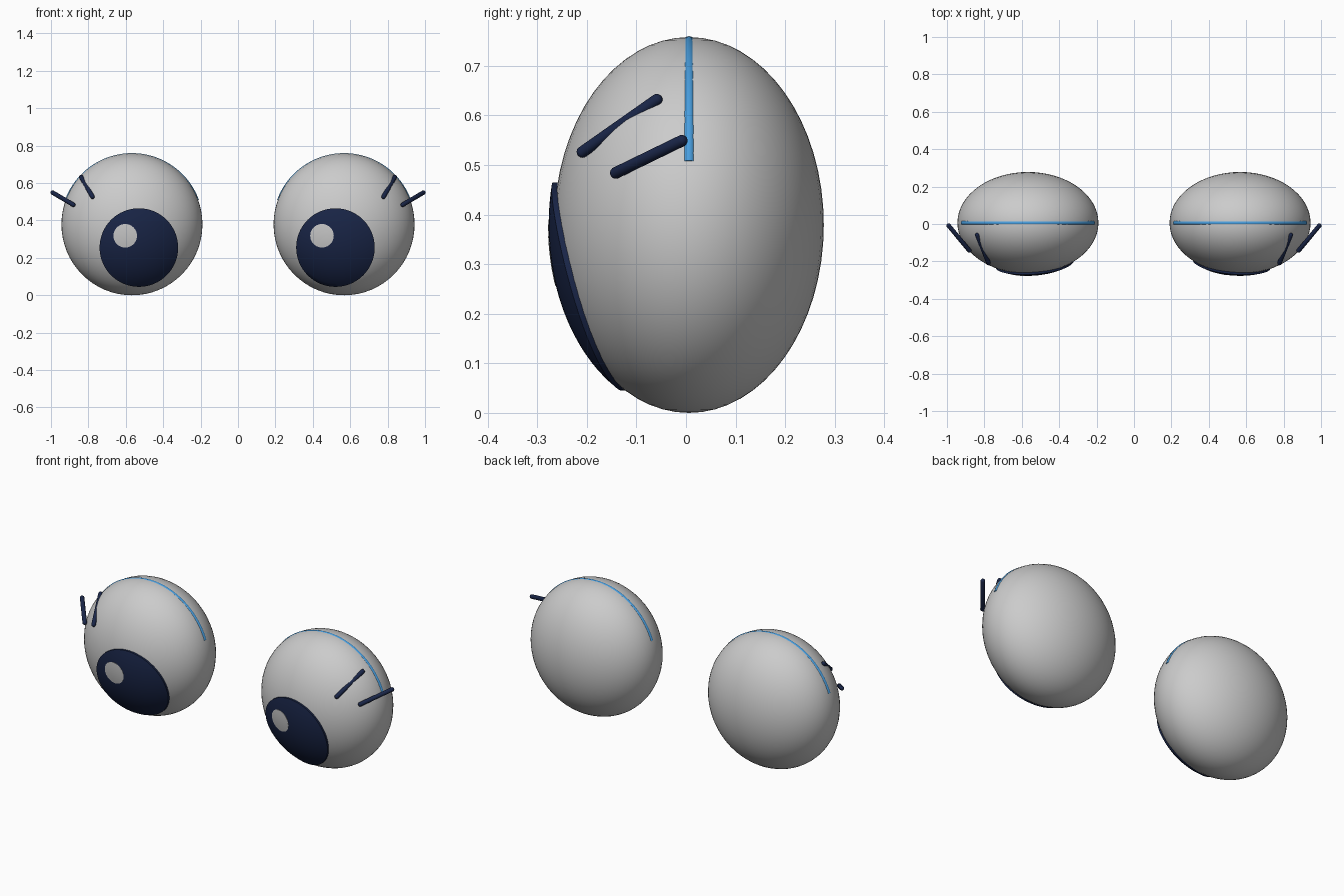
import bpy, bmesh, math
from mathutils import Vector

if "Cube" in bpy.data.objects:
    bpy.data.objects.remove(bpy.data.objects["Cube"])

CX, CY, CZ = 0.567, 0.006, 0.379      # eyeball centre (x is mirrored)
RX, RY, RZ = 0.377, 0.272, 0.379      # eyeball radii


def material(name, rgb):
    m = bpy.data.materials.new(name)
    m.diffuse_color = (*rgb, 1)
    m.use_nodes = True
    m.node_tree.nodes["Principled BSDF"].inputs["Base Color"].default_value = m.diffuse_color
    return m


navy = material("navy", (0.010, 0.019, 0.065))
blue = material("blue", (0.065, 0.34, 0.73))


def finish(bm, name, mat=None):
    bmesh.ops.recalc_face_normals(bm, faces=bm.faces)
    me = bpy.data.meshes.new(name)
    bm.to_mesh(me)
    bm.free()
    for p in me.polygons:
        p.use_smooth = True
    me.set_sharp_from_angle(angle=math.radians(40))
    if mat:
        me.materials.append(mat)
    ob = bpy.data.objects.new(name, me)
    bpy.context.collection.objects.link(ob)
    return ob


def eyeball(name, side):
    bm = bmesh.new()
    bmesh.ops.create_uvsphere(bm, u_segments=64, v_segments=32, radius=1)
    for v in bm.verts:
        v.co = (side * CX + v.co.x * RX, CY + v.co.y * RY, CZ + v.co.z * RZ)
    finish(bm, name)


def curved_disc(name, side, x, z, r, lift, mat=None, rings=12, n=64):
    """Round patch that follows the front of the eyeball, with a thin rim."""
    def point(rad, a, up):
        px, pz = x + rad * math.cos(a), z + rad * math.sin(a)
        d = 1 - ((px - side * CX) / RX) ** 2 - ((pz - CZ) / RZ) ** 2
        return (px, CY - RY * math.sqrt(max(d, 0)) - up, pz)

    bm = bmesh.new()
    centre = bm.verts.new(point(0, 0, lift))
    levels = [(r * i / rings, lift) for i in range(1, rings + 1)] + [(r, -0.004)]
    prev = None
    for rad, up in levels:
        ring = [bm.verts.new(point(rad, 2 * math.pi * k / n, up)) for k in range(n)]
        for k in range(n):
            j = (k + 1) % n
            if prev:
                bm.faces.new((prev[k], prev[j], ring[j], ring[k]))
            else:
                bm.faces.new((centre, ring[j], ring[k]))
        prev = ring
    finish(bm, name, mat)


def rod(name, a, b, r, mat):
    """Round-ended straight lash: a sphere stretched between two points."""
    a, b = Vector(a), Vector(b)
    axis = b - a
    half = axis.length / 2 - r
    bm = bmesh.new()
    bmesh.ops.create_uvsphere(bm, u_segments=16, v_segments=9, radius=r)
    rot = axis.to_track_quat('Z', 'Y')
    for v in bm.verts:
        v.co.z += half if v.co.z > 0 else -half
        v.co = rot @ v.co + (a + b) / 2
    finish(bm, name, mat)


def lid_line(name, side, r=0.012, sink=0.009, n=64, sides=12):
    """Thin tube half sunk along the top of the eyeball."""
    bm = bmesh.new()
    prev = None
    for i in range(n + 1):
        t = math.radians(20 + 140 * i / n)
        out = Vector((math.cos(t), 0, math.sin(t)))
        c = Vector((side * CX, CY, CZ)) + out * (RX + 0.001 - sink)
        ring = []
        for k in range(sides):
            a = 2 * math.pi * k / sides
            ring.append(bm.verts.new(c + out * r * math.cos(a) + Vector((0, r * math.sin(a), 0))))
        if prev:
            for k in range(sides):
                j = (k + 1) % sides
                bm.faces.new((prev[k], prev[j], ring[j], ring[k]))
        if i in (0, n):
            bm.faces.new(ring)
        prev = ring
    finish(bm, name, blue)


for label, s, iris_x, glint_x in (("left", -1, -0.53, -0.603), ("right", 1, 0.521, 0.449)):
    eyeball(label + "_eyeball", s)
    # iris and its highlight
    curved_disc(label + "_iris", s, iris_x, 0.255, 0.21, 0.011, navy)
    curved_disc(label + "_highlight", s, glint_x, 0.318, 0.063, 0.0125, rings=5, n=40)
    # eyelashes
    rod(label + "_upper_lash", (s * 0.774, -0.218, 0.520), (s * 0.842, -0.050, 0.638), 0.012, navy)
    rod(label + "_outer_lash", (s * 0.874, -0.150, 0.480), (s * 0.998, 0.0, 0.553), 0.012, navy)
    # eyelid line
    lid_line(label + "_lid_line", s)
